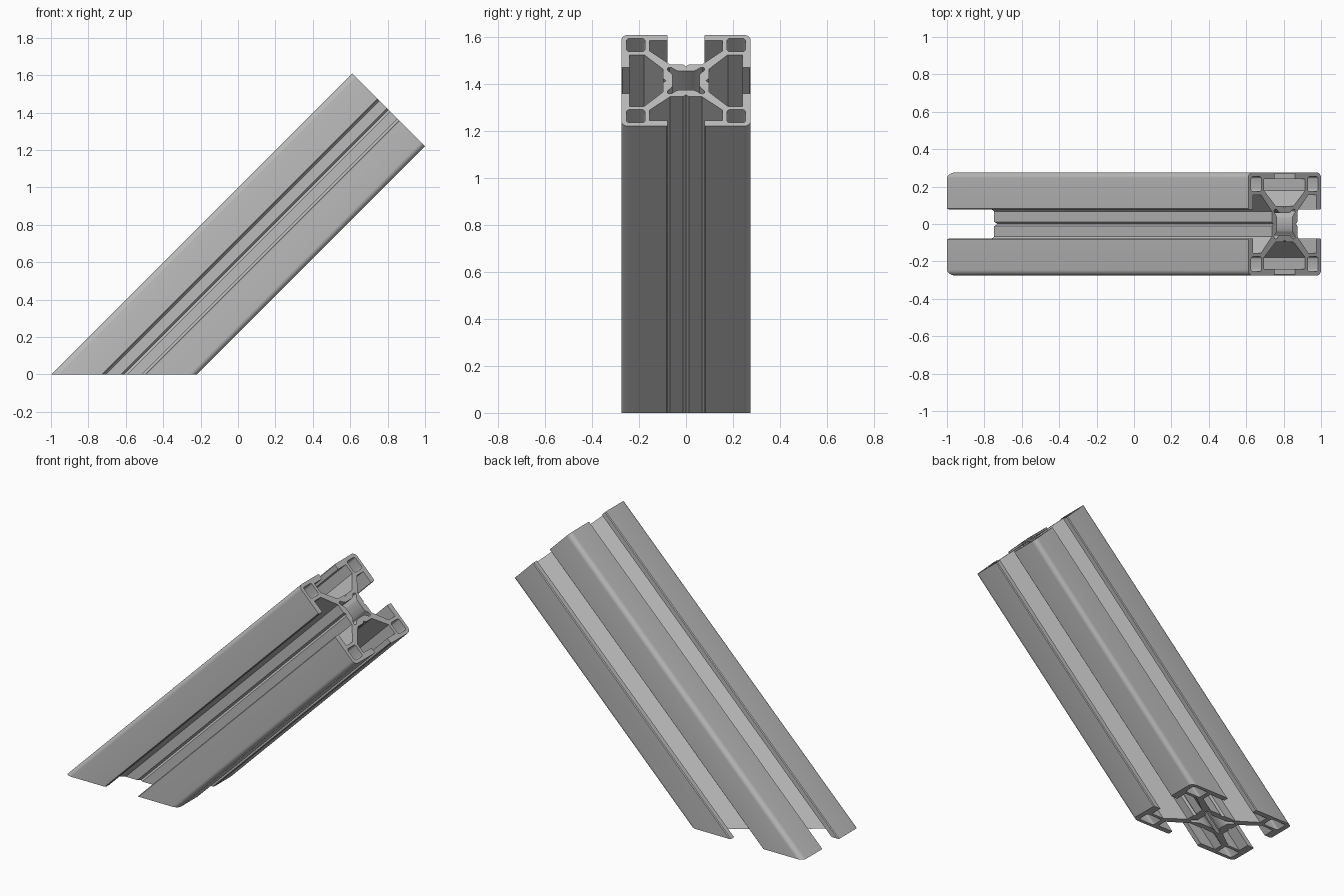
import bpy
import bmesh
from math import sqrt, sin, cos, radians
from mathutils import Vector

cube = bpy.data.objects.get("Cube")
if cube:
    bpy.data.objects.remove(cube, do_unlink=True)

# Brushed metal colour
metal = bpy.data.materials.new("grey aluminium")
metal.use_nodes = True
grey = (0.5, 0.5, 0.5, 1)
metal.diffuse_color = grey
metal.node_tree.nodes["Principled BSDF"].inputs["Base Color"].default_value = grey

HALF = 0.275                               # half the width of the square section
END = Vector((0.8055, 0, 1.4155))          # centre of the square-cut end
ACROSS = Vector((-1, 0, 1)) / sqrt(2)      # section's second direction
FOOT_X = END.x - END.z                     # where the centre line meets the floor


def fourfold(octant):
    """Mirror an eighth of a loop about the diagonal, then turn it four times."""
    quarter = octant + [(v, u) for u, v in reversed(octant[1:-1])]
    loop = []
    for _ in range(4):
        loop += quarter
        quarter = [(v, -u) for u, v in quarter]
    return loop


def rounded_square(cu, cv, half, radius, steps=4):
    pts = []
    for k, (su, sv) in enumerate([(1, 1), (-1, 1), (-1, -1), (1, -1)]):
        for i in range(steps + 1):
            a = radians(90 * (k + i / steps))
            pts.append((cu + su * (half - radius) + radius * cos(a),
                        cv + sv * (half - radius) + radius * sin(a)))
    return pts


# Outer outline: slot floor with groove, web, lip, rounded corner
R = 0.03
corner = [(HALF - R + R * cos(radians(a)), HALF - R + R * sin(radians(a)))
          for a in (90, 75, 60, 45)]
outline = fourfold([(0, 0.085), (0.012, 0.097), (0.068, 0.097), (0.155, 0.178),
                    (0.155, 0.24), (0.078, 0.24), (0.078, 0.27), (0.083, HALF)]
                   + corner)

# Core bore with lobes on the diagonals
bore = fourfold([(0, 0.058), (0.034, 0.058), (0.045, 0.064), (0.06, 0.077),
                 (0.07, 0.08), (0.077, 0.077)])

# Hollow cell in each corner
cells = [rounded_square(su * 0.214, sv * 0.214, 0.039, 0.012)
         for su in (-1, 1) for sv in (-1, 1)]

# Sweep every loop from the mitred foot to the square end
bm = bmesh.new()
foot_edges, end_edges = [], []
for loop in [outline, bore] + cells:
    foot = [bm.verts.new((FOOT_X - v * sqrt(2), u, 0)) for u, v in loop]
    end = [bm.verts.new(END + Vector((0, u, 0)) + ACROSS * v) for u, v in loop]
    n = len(loop)
    for i in range(n):
        j = (i + 1) % n
        bm.faces.new((foot[i], foot[j], end[j], end[i]))
        foot_edges.append(bm.edges.get((foot[i], foot[j])))
        end_edges.append(bm.edges.get((end[i], end[j])))

# Cap both cuts, leaving the bore and cells open
bmesh.ops.triangle_fill(bm, edges=foot_edges, use_beauty=True, normal=(0, 0, -1))
bmesh.ops.triangle_fill(bm, edges=end_edges, use_beauty=True,
                        normal=Vector((1, 0, 1)).normalized())
bmesh.ops.recalc_face_normals(bm, faces=bm.faces[:])

mesh = bpy.data.meshes.new("slotted_beam")
bm.to_mesh(mesh)
bm.free()
mesh.materials.append(metal)
beam = bpy.data.objects.new("slotted_beam", mesh)
bpy.context.collection.objects.link(beam)

# Smooth the rounded corners only
bpy.ops.object.select_all(action='DESELECT')
beam.select_set(True)
bpy.context.view_layer.objects.active = beam
bpy.ops.object.shade_smooth_by_angle(angle=radians(30))
